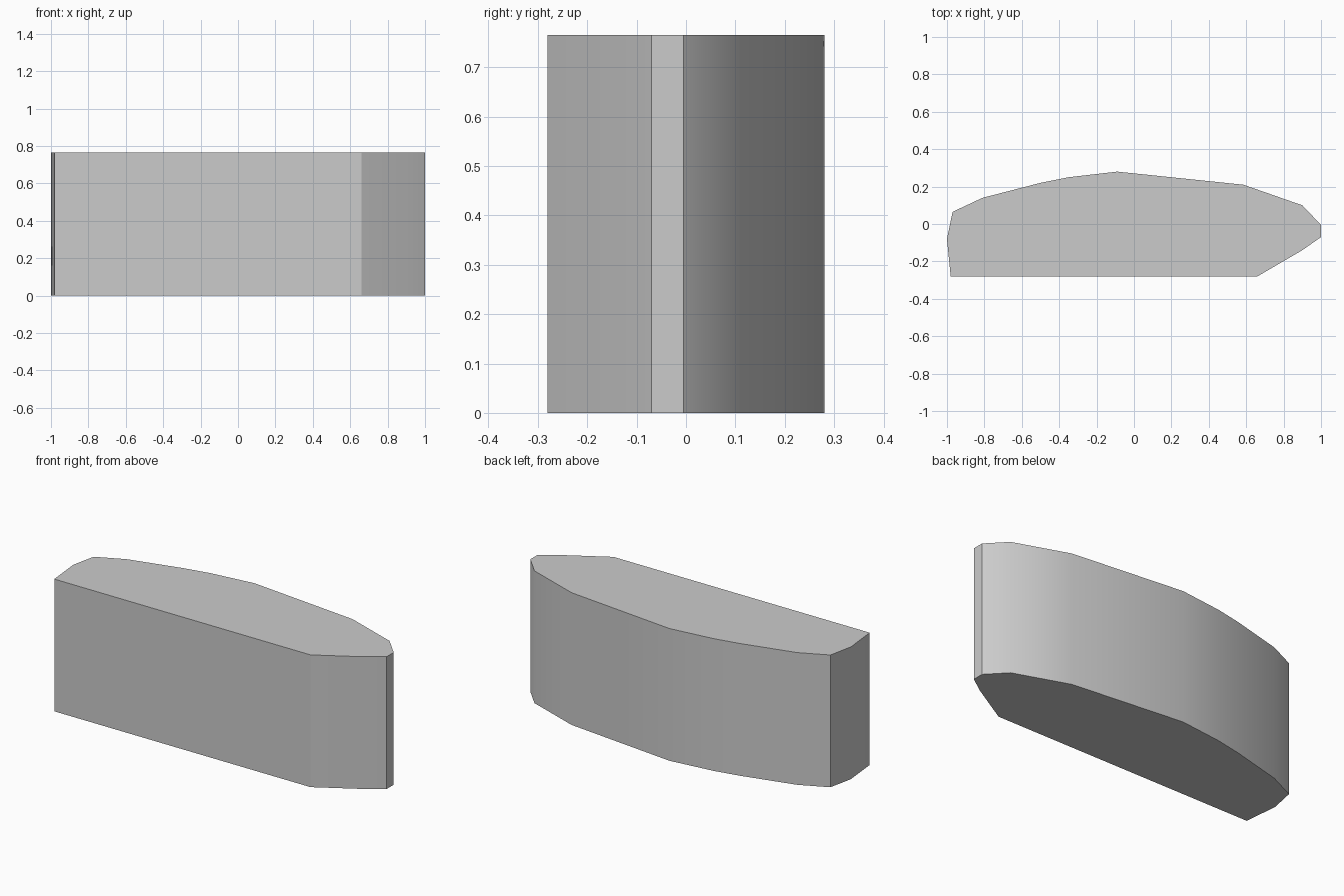
import bpy
import bmesh
import math

default_cube = bpy.data.objects.get("Cube")
if default_cube:
    bpy.data.objects.remove(default_cube, do_unlink=True)

HEIGHT = 0.765


def make_material(name, color):
    material = bpy.data.materials.new(name)
    material.use_nodes = True
    material.diffuse_color = color
    shader = material.node_tree.nodes["Principled BSDF"]
    shader.inputs["Base Color"].default_value = color
    return material


def extrude_outline(name, outline, height, material):
    """Raise a flat outline into a closed solid standing on the ground."""
    bm = bmesh.new()
    base = bm.faces.new([bm.verts.new((x, y, 0)) for x, y in outline])
    raised = bmesh.ops.extrude_face_region(bm, geom=[base], use_keep_orig=True)
    top_verts = [item for item in raised["geom"] if isinstance(item, bmesh.types.BMVert)]
    bmesh.ops.translate(bm, verts=top_verts, vec=(0, 0, height))
    bmesh.ops.recalc_face_normals(bm, faces=bm.faces[:])
    mesh = bpy.data.meshes.new(name)
    bm.to_mesh(mesh)
    bm.free()
    mesh.materials.append(material)
    obj = bpy.data.objects.new(name, mesh)
    bpy.context.collection.objects.link(obj)
    return obj


# Outline: flat front, angled right nose, bowed back, slightly bent left end
outline = [
    (-0.98, -0.28), (0.66, -0.28), (0.9, -0.14), (1, -0.07),
    (1, -0.005), (0.9, 0.1), (0.585, 0.21), (-0.09, 0.28),
    (-0.35, 0.25), (-0.5, 0.22), (-0.81, 0.14), (-0.97, 0.065),
    (-1, -0.08),
]

light_grey = make_material("light grey", (0.6, 0.6, 0.6, 1))
block = extrude_outline("curved_block", outline, HEIGHT, light_grey)

# Smooth the bowed back while keeping the main corners crisp
bpy.ops.object.select_all(action="DESELECT")
block.select_set(True)
bpy.context.view_layer.objects.active = block
bpy.ops.object.shade_smooth_by_angle(angle=math.radians(29))
